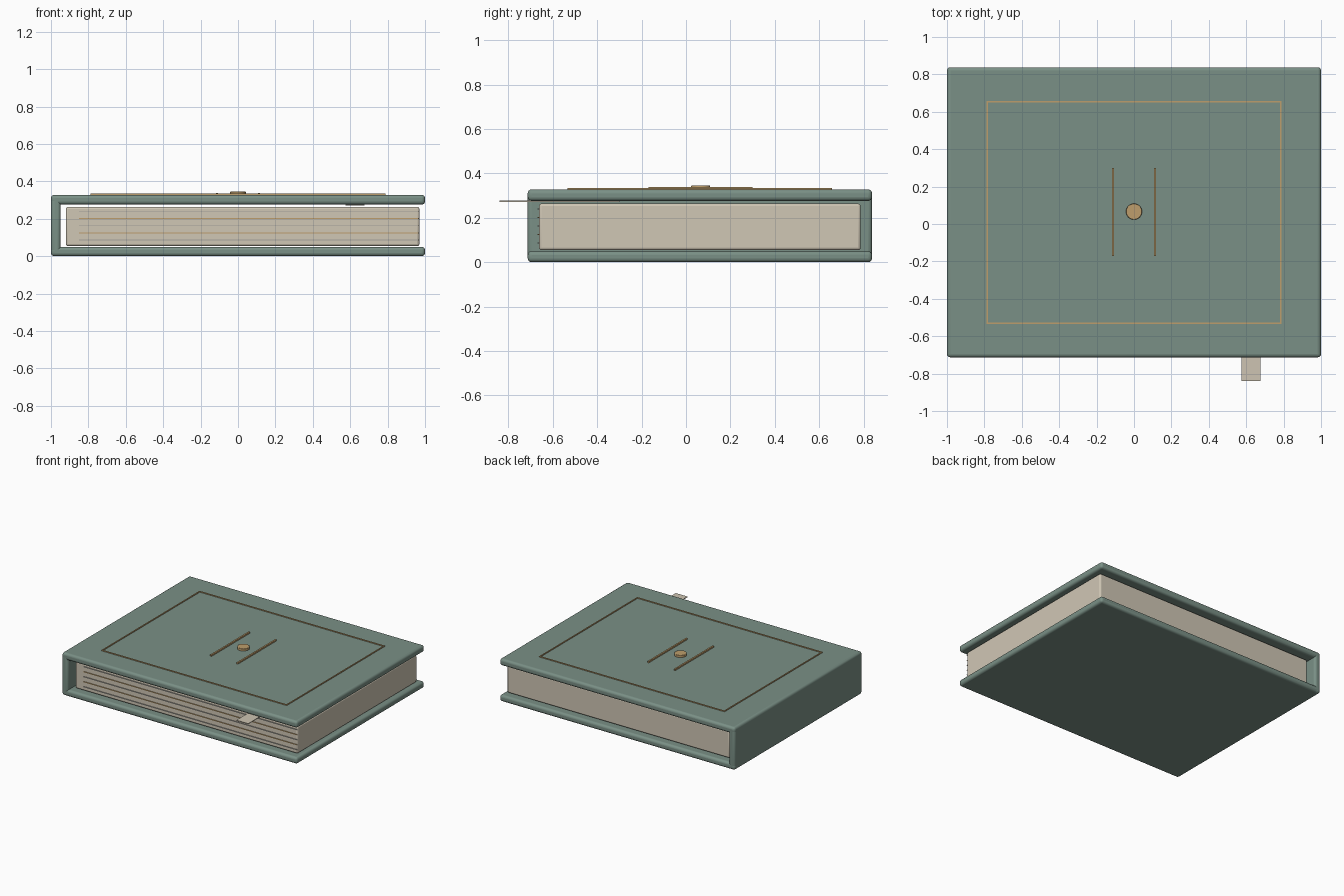
import bpy
import math

if "Cube" in bpy.data.objects:
    bpy.data.objects.remove(bpy.data.objects["Cube"])


def material(name, rgb):
    """Make a flat material from 0-255 display values."""
    m = bpy.data.materials.new(name)
    m.diffuse_color = [((c / 255 + 0.055) / 1.055) ** 2.4 for c in rgb] + [1]
    m.use_nodes = True
    m.node_tree.nodes["Principled BSDF"].inputs["Base Color"].default_value = m.diffuse_color
    return m


GREEN = material("sage cloth", (122, 144, 134))
CREAM = material("cream paper", (208, 199, 181))
GOLD = material("antique gold", (190, 158, 108))
GREY = material("grey page line", (165, 163, 157))
RIBBON = material("pale ribbon", (205, 196, 178))


def finish(ob, name, mat, bevel, segments):
    ob.name = name
    ob.data.materials.append(mat)
    if bevel:
        mod = ob.modifiers.new("rounded edges", "BEVEL")
        mod.width = bevel
        mod.segments = segments
        mod.limit_method = "ANGLE"
        bpy.ops.object.shade_smooth_by_angle(angle=math.radians(40))
    return ob


def box(name, x, y, z, mat, bevel=0, segments=4):
    """Box spanning the given (low, high) ranges."""
    bpy.ops.mesh.primitive_cube_add(size=1)
    ob = bpy.context.object
    ob.location = [(r[0] + r[1]) / 2 for r in (x, y, z)]
    ob.scale = [r[1] - r[0] for r in (x, y, z)]
    bpy.ops.object.transform_apply(location=True, rotation=False, scale=True)
    return finish(ob, name, mat, bevel, segments)


# Case: two boards joined by a spine on the left
COVER_Y = (-0.713, 0.838)
MID_Y = sum(COVER_Y) / 2
box("bottom_cover", (-1, 1), COVER_Y, (0, 0.05), GREEN, 0.018)
box("top_cover", (-1, 1), COVER_Y, (0.276, 0.328), GREEN, 0.018)
box("spine", (-1, -0.948), COVER_Y, (0, 0.328), GREEN, 0.018)

# Page block
box("page_block", (-0.92, 0.97), (-0.662, 0.787), (0.054, 0.264), CREAM, 0.012, 3)

# Page lines across the front edge
for i in range(5):
    z = 0.086 + 0.0385 * i
    box(f"page_line_{i + 1}", (-0.85, 0.966), (-0.668, -0.66),
        (z - 0.002, z + 0.002), GOLD if i % 2 else GREY)

# Ribbon bookmark hanging out of the front
box("ribbon", (0.575, 0.675), (-0.84, -0.3), (0.272, 0.277), RIBBON)

# Thin border on the top cover
HX, HY, W = 0.788, 0.596, 0.008
for side, s in (("left", -1), ("right", 1)):
    xs = sorted((s * HX, s * (HX - W)))
    box(f"border_{side}", xs, (MID_Y - HY, MID_Y + HY), (0.324, 0.334), GOLD)
for side, s in (("front", -1), ("back", 1)):
    ys = sorted((MID_Y + s * HY, MID_Y + s * (HY - W)))
    box(f"border_{side}", (-HX, HX), ys, (0.324, 0.334), GOLD)

# Twin bars and round stud in the middle
for side, s in (("left", -1), ("right", 1)):
    box(f"bar_{side}", (s * 0.112 - 0.006, s * 0.112 + 0.006),
        (-0.17, 0.30), (0.324, 0.339), GOLD)
bpy.ops.mesh.primitive_cylinder_add(vertices=32, radius=0.043, depth=0.021,
                                    location=(0, 0.066, 0.3345))
finish(bpy.context.object, "stud", GOLD, 0.003, 2)
